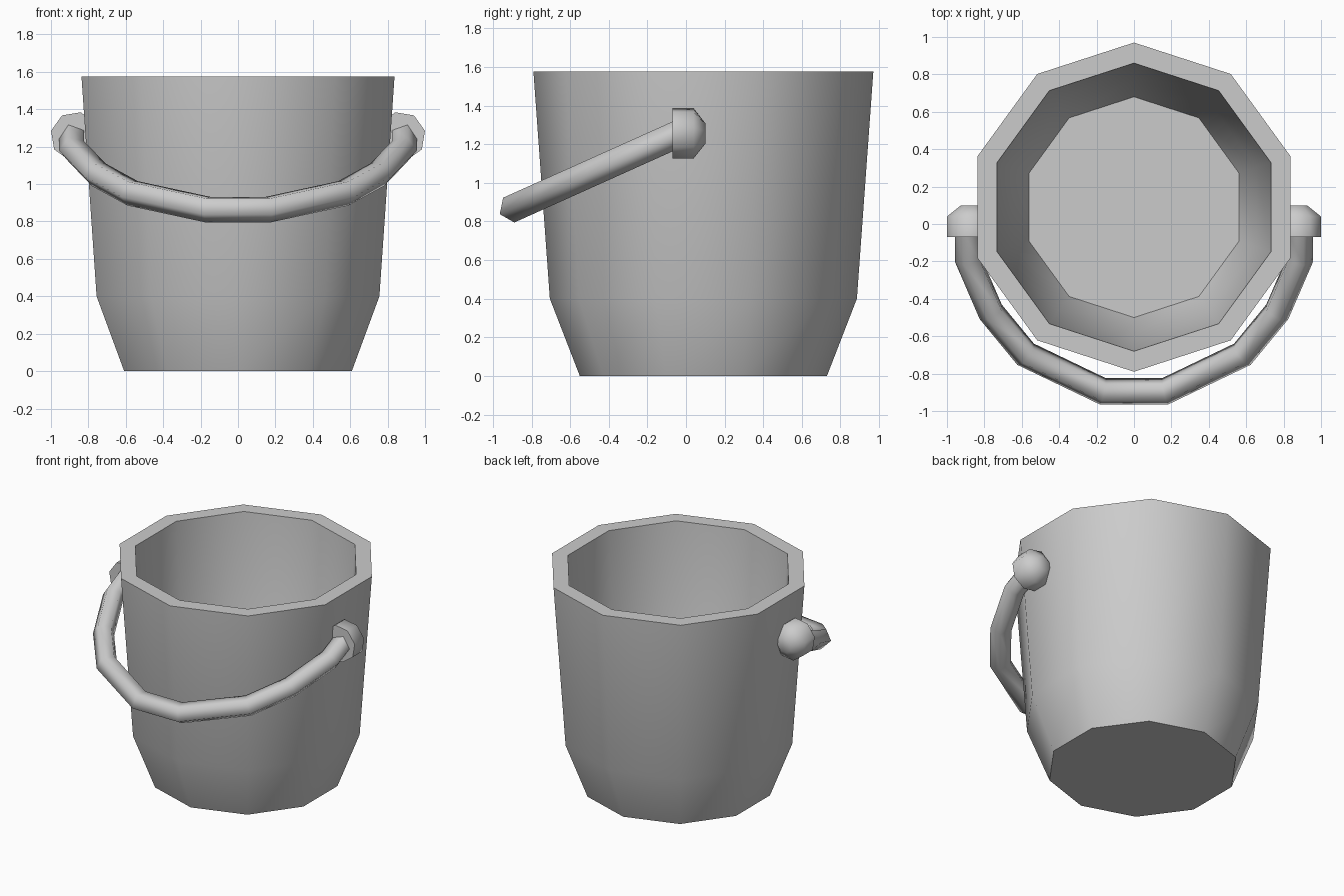
import bpy, bmesh, math
from mathutils import Vector

if "Cube" in bpy.data.objects:
    bpy.data.objects.remove(bpy.data.objects["Cube"])


def loft(name, rings, angle, closed=False):
    """Skin a list of point rings; cap both ends, or join last ring to first."""
    bm = bmesh.new()
    vs = [[bm.verts.new(p) for p in ring] for ring in rings]
    n = len(vs[0])
    pairs = list(zip(vs, vs[1:]))
    for a, b in pairs:
        for i in range(n):
            j = (i + 1) % n
            bm.faces.new((a[i], a[j], b[j], b[i]))
    bm.faces.new(vs[0][::-1])
    bm.faces.new(vs[-1])
    bmesh.ops.recalc_face_normals(bm, faces=bm.faces)
    me = bpy.data.meshes.new(name)
    bm.to_mesh(me)
    bm.free()
    ob = bpy.data.objects.new(name, me)
    bpy.context.collection.objects.link(ob)
    bpy.ops.object.select_all(action='DESELECT')
    ob.select_set(True)
    bpy.context.view_layer.objects.active = ob
    bpy.ops.object.shade_smooth_by_angle(angle=math.radians(angle))
    return ob


def turn(n, k, phase=0.0):
    a = math.radians(phase) + k * math.tau / n
    return math.cos(a), math.sin(a)


# Bucket: ten-sided profile, outside up, over the rim, inside down to the floor
profile = [(0.64, 0), (0.795, 0.4), (0.88, 1.575),
           (0.77, 1.575), (0.69, 0.4), (0.59, 0.13)]
rings = []
for r, z in profile:
    dirs = [turn(10, k, 90) for k in range(10)]
    rings.append([(r * c, 0.09 + r * s, z) for c, s in dirs])
loft("bucket", rings, 50)

# Ears: eight-sided bosses, flat at the front and domed at the back
for side, label in ((1, "right"), (-1, "left")):
    rings = []
    for y, r in ((-0.07, 0.132), (0.04, 0.132), (0.10, 0.055)):
        dirs = [turn(8, k, 13) for k in range(8)]
        rings.append([(side * (0.871 + r * c), y, 1.255 + r * s) for c, s in dirs])
    loft("ear_" + label, rings, 60)

# Handle: five-sided tube swept along a tilted arc hanging at the front
tilt = math.radians(24.2)
X = Vector((1, 0, 0))
D = Vector((0, -math.cos(tilt), -math.sin(tilt)))
N = X.cross(D)
pivot = Vector((0, 0, 1.271))
half = [(0.884, 0.03), (0.883, 0.19), (0.76, 0.475), (0.575, 0.70), (0.165, 0.897)]
path = [Vector((x, d / math.cos(tilt))) for x, d in half]
path += [Vector((-p.x, p.y)) for p in reversed(path)]
rings = []
for i, p in enumerate(path):
    t0 = (p - path[max(i - 1, 0)]) if i else path[1] - p
    t1 = (path[i + 1] - p) if i + 1 < len(path) else t0
    t0, t1 = t0.normalized(), t1.normalized()
    t = (t0 + t1).normalized()
    out = Vector((t.y, -t.x)) / t.dot(t0)
    centre = pivot + X * p.x + D * p.y
    outward = X * out.x + D * out.y
    rings.append([centre + 0.074 * (outward * c + N * s)
                  for c, s in (turn(5, k) for k in range(5))])
loft("handle", rings, 75)
